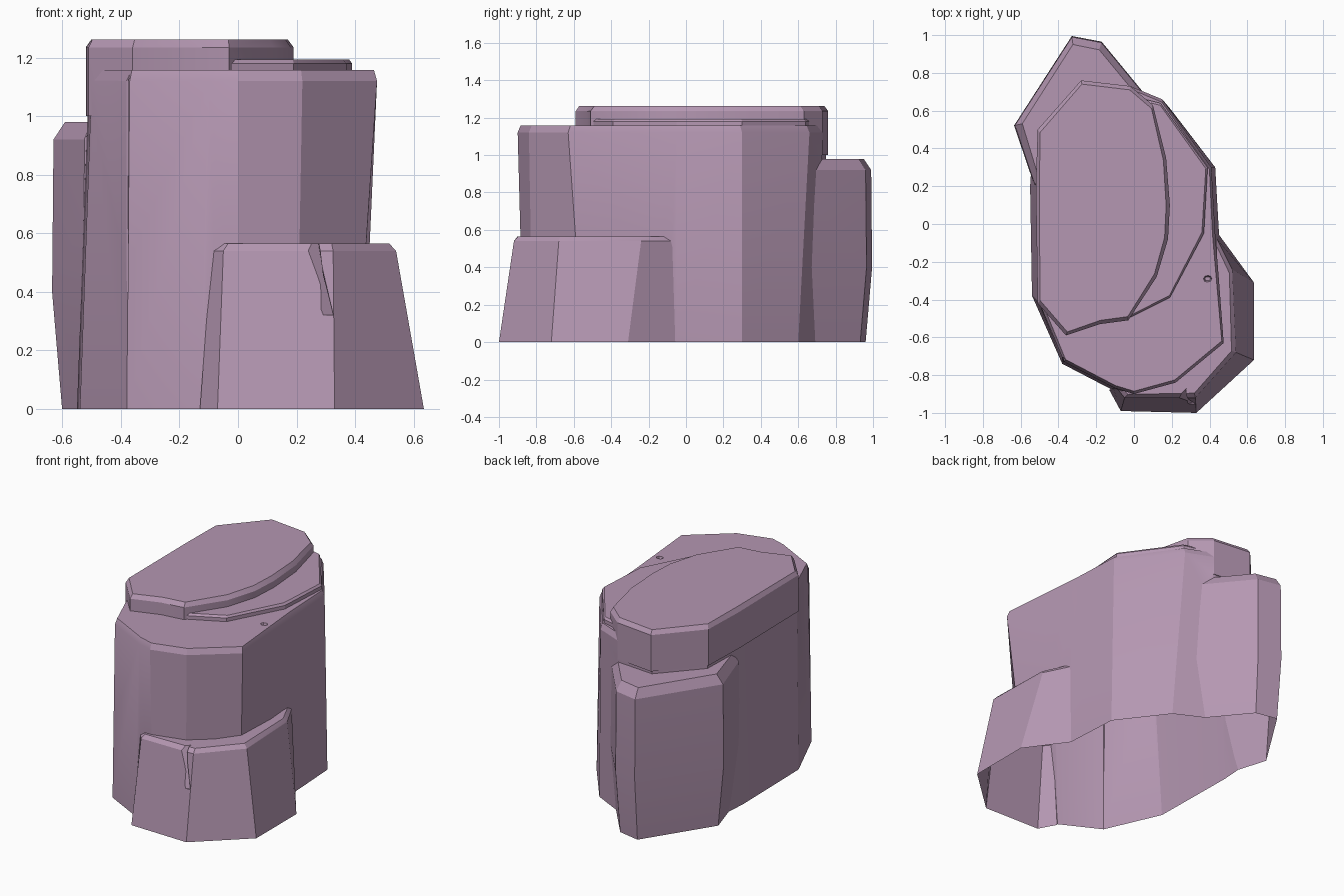
import bpy
import bmesh
import math
from mathutils import Vector

cube = bpy.data.objects.get("Cube")
if cube:
    bpy.data.objects.remove(cube, do_unlink=True)

stone = bpy.data.materials.new("mauve stone")
stone.use_nodes = True
colour = (0.46, 0.31, 0.445, 1)
stone.diffuse_color = colour
shader = next(n for n in stone.node_tree.nodes if n.type == 'BSDF_PRINCIPLED')
shader.inputs["Base Color"].default_value = colour
shader.inputs["Roughness"].default_value = 0.9


def inset(outline, amount):
    """Pull an outline towards its middle by a fixed distance."""
    middle = sum((Vector(p) for p in outline), Vector((0, 0))) / len(outline)
    result = []
    for p in outline:
        arm = Vector(p) - middle
        result.append(tuple(Vector(p) - arm.normalized() * amount))
    return result


def loft(name, levels):
    """Closed solid through outlines stacked at increasing heights."""
    bm = bmesh.new()
    rings = [[bm.verts.new((x, y, z)) for x, y in outline] for z, outline in levels]
    count = len(rings[0])
    for low, high in zip(rings, rings[1:]):
        for i in range(count):
            j = (i + 1) % count
            bm.faces.new((low[i], low[j], high[j], high[i]))
    bm.faces.new(rings[0])
    bm.faces.new(rings[-1])
    bmesh.ops.recalc_face_normals(bm, faces=bm.faces)
    mesh = bpy.data.meshes.new(name)
    bm.to_mesh(mesh)
    bm.free()
    mesh.materials.append(stone)
    obj = bpy.data.objects.new(name, mesh)
    bpy.context.collection.objects.link(obj)
    return obj


def combine(target, other, operation):
    """Apply a boolean to the target and drop the other solid."""
    bpy.context.view_layer.objects.active = target
    mod = target.modifiers.new(operation.lower(), 'BOOLEAN')
    mod.operation = operation
    mod.solver = 'EXACT'
    mod.object = other
    bpy.ops.object.modifier_apply(modifier=mod.name)
    bpy.data.objects.remove(other, do_unlink=True)


BELOW = -0.1

# Main column, flaring slightly outwards at the front
foot = [(-.54, -.38), (-.38, -.74), (-.13, -.87), (0, -.87), (.2, -.82),
        (.4, -.55), (.45, -.3), (.45, -.05), (.43, .3), (.2, .6),
        (0, .7), (-.28, .73), (-.53, .5), (-.55, .2)]
crown = [(-.5, -.42), (-.37, -.73), (-.1, -.87), (0, -.9), (.22, -.84),
         (.475, -.63), (.45, -.3), (.43, -.05), (.41, .3), (.15, .66),
         (-.02, .73), (-.28, .75), (-.5, .5), (-.51, .2)]
rock = loft("rock", [(BELOW, foot), (0, foot), (1.12, crown), (1.157, inset(crown, .015))])

# Low front block with a sloping skirt
skirt = [(-.13, -.88), (-.07, -.99), (.33, -1), (.635, -.72), (.635, -.31),
         (.43, -.03), (.1, -.4)]
shelf = [(-.09, -.87), (-.05, -.92), (.325, -.92), (.54, -.68), (.52, -.24),
         (.43, -.06), (.1, -.4)]
front_block = loft("front_block", [(BELOW, skirt), (0, skirt), (.54, shelf),
                                   (.565, inset(shelf, .025))])

# Back block, bulging at half height
back = [(-.64, .52), (-.33, 1), (-.17, .97), (.11, .63), (-.1, .3), (-.53, .2)]
tucked = inset(back, .04)
back_block = loft("back_block", [(BELOW, tucked), (0, tucked), (.4, inset(back, .005)),
                                 (.92, inset(back, .01)), (.98, inset(back, .05))])

# Thin step and cap slab on top
step = [(-.03, -.5), (.19, -.39), (.37, -.05), (.39, .3), (.14, .64), (-.1, .7), (-.3, 0)]
top_step = loft("top_step", [(1, step), (1.18, step), (1.193, inset(step, .012))])
slab = [(-.51, -.42), (-.36, -.59), (-.18, -.53), (-.03, -.51), (.12, -.28),
        (.18, -.08), (.19, .1), (.17, .35), (.1, .63), (-.02, .73),
        (-.28, .76), (-.51, .5), (-.52, .2)]
cap_slab = loft("cap_slab", [(1, slab), (1.235, slab), (1.262, inset(slab, .02))])

for part in (front_block, back_block, top_step, cap_slab):
    combine(rock, part, 'UNION')

# Tapering crack on the front left corner
narrow = [(-.385, -.73), (-.378, -.75), (-.375, -.73)]
wide = [(-.44, -.66), (-.42, -.8), (-.37, -.71)]
combine(rock, loft("crack", [(.4, narrow), (1.158, wide)]), 'DIFFERENCE')

# Chipped hollow on the front block's corner
tip = [(.29, -.95), (.31, -1), (.33, -.94)]
mouth = [(.2, -.93), (.27, -.86), (.33, -.91), (.28, -1)]
mouth = [mouth[0], mouth[3], mouth[1]]
combine(rock, loft("chip", [(.32, tip), (.6, mouth)]), 'DIFFERENCE')

# Small round dent in the upper ledge
rim = [(.39 + .035 * math.cos(a), -.29 + .03 * math.sin(a))
       for a in (math.tau * i / 8 for i in range(8))]
combine(rock, loft("dent", [(1.13, inset(rim, .02)), (1.2, rim)]), 'DIFFERENCE')

# Open the underside
bm = bmesh.new()
bm.from_mesh(rock.data)
bmesh.ops.bisect_plane(bm, geom=bm.verts[:] + bm.edges[:] + bm.faces[:],
                       plane_co=(0, 0, 0), plane_no=(0, 0, 1), clear_inner=True)
bm.to_mesh(rock.data)
bm.free()

bpy.ops.object.select_all(action='DESELECT')
rock.select_set(True)
bpy.context.view_layer.objects.active = rock
bpy.ops.object.shade_smooth_by_angle(angle=math.radians(22))
